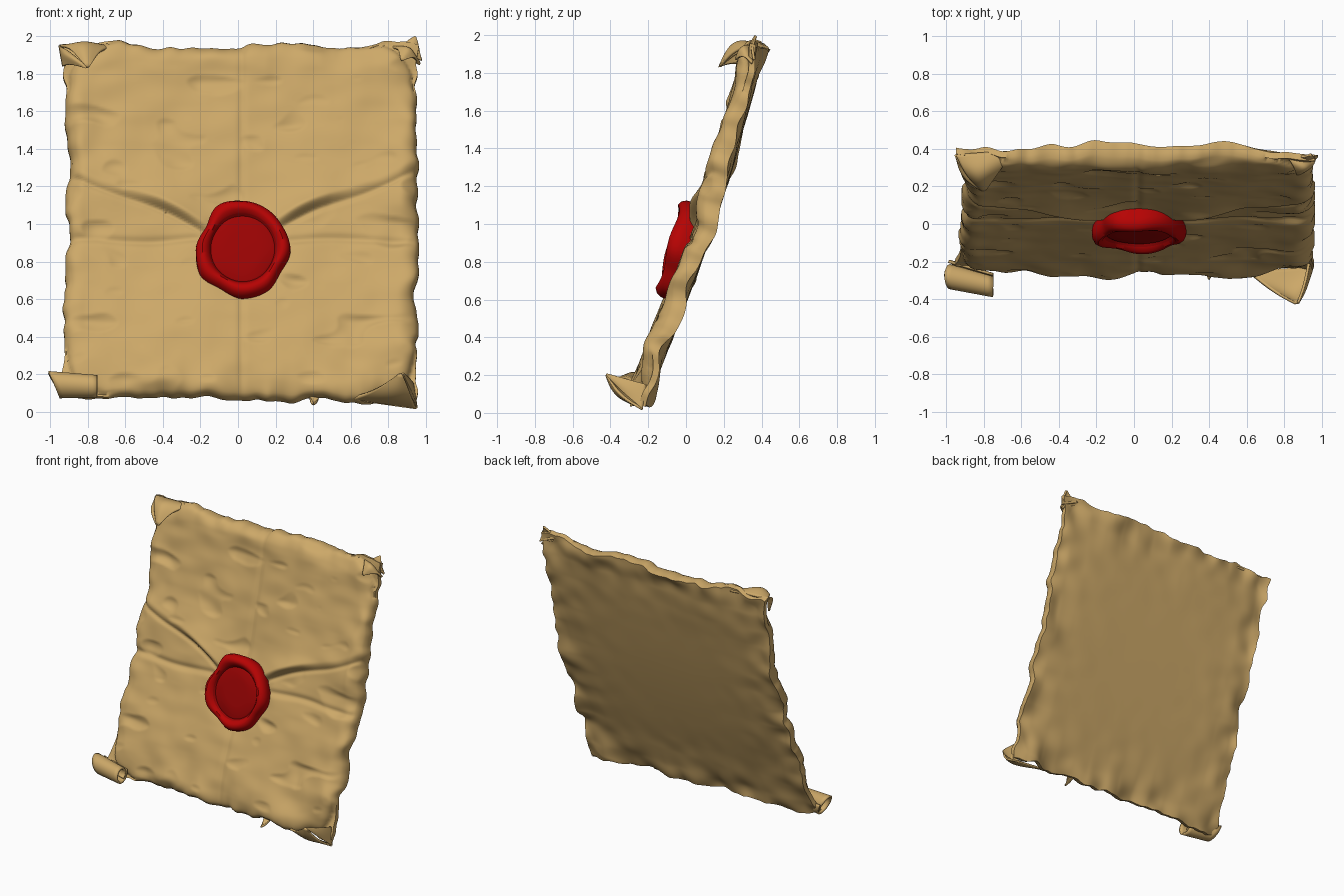
import bpy, bmesh, math
from mathutils import Vector, noise

cube = bpy.data.objects.get("Cube")
if cube:
    bpy.data.objects.remove(cube, do_unlink=True)


def material(name, rgb):
    m = bpy.data.materials.new(name)
    m.use_nodes = True
    m.diffuse_color = (*rgb, 1)
    bsdf = next(n for n in m.node_tree.nodes if n.type == "BSDF_PRINCIPLED")
    bsdf.inputs["Base Color"].default_value = (*rgb, 1)
    bsdf.inputs["Roughness"].default_value = 0.8
    return m


parchment = material("parchment tan", (0.61, 0.395, 0.14))
wax = material("wax red", (0.47, 0.001, 0.001))
dark_wax = material("dark wax red", (0.33, 0.001, 0.001))

# Leaning frame of the letter: u across, v up the sheet, n out of the front
LEAN = math.radians(18.6)
UP = Vector((0, math.sin(LEAN), math.cos(LEAN)))
OUT = Vector((0, -math.cos(LEAN), math.sin(LEAN)))


def place(u, v, n):
    return Vector((u, 0.08, 0.99)) + UP * v + OUT * n


def nz(x, y, seed):
    return noise.noise(Vector((x, y, seed + 0.37)))


def smooth(t):
    t = max(0, min(1, t))
    return t * t * (3 - 2 * t)


def finish(bm, name, mats, angle=50):
    bmesh.ops.recalc_face_normals(bm, faces=bm.faces)
    mesh = bpy.data.meshes.new(name)
    bm.to_mesh(mesh)
    bm.free()
    ob = bpy.data.objects.new(name, mesh)
    bpy.context.collection.objects.link(ob)
    for m in mats:
        mesh.materials.append(m)
    bpy.ops.object.select_all(action="DESELECT")
    ob.select_set(True)
    bpy.context.view_layer.objects.active = ob
    bpy.ops.object.shade_smooth_by_angle(angle=math.radians(angle))
    return ob


def outline(a, b):
    """Map the unit square onto the ragged sheet outline."""
    u = 0.025 + 0.925 * a
    if a < 0:
        u += a * b * b * (0.03 if b > 0 else 0.06)
    v = 0.02 + 0.987 * b
    if b < 0:
        v += 0.025 * a * b
    u += abs(a) ** 8 * (0.025 * nz(a, b * 5, 1) + 0.015 * nz(a, b * 13, 2))
    v += abs(b) ** 8 * (0.025 * nz(a * 5, b, 3) + 0.015 * nz(a * 13, b, 4))
    return u, v


def rim_wave(u, v, edge):
    wave = 0.045 * nz(u * 3, v * 3, 5) + 0.035 * nz(u * 7, v * 7, 9)
    return wave * math.exp(-edge / 0.16)


def bow(v):
    """The sheet sags backward halfway up."""
    return 0.04 - 0.055 * (1 - v * v)


def front_height(u, v):
    # Soft crumples and a scatter of dents
    n = 0.055 + 0.02 * nz(u * 2.5, v * 2.5, 6) + 0.008 * nz(u * 6, v * 9, 7)
    n -= 0.05 * max(0, nz(u * 5, v * 9, 8) - 0.3)
    # Crossed fold creases
    n -= 0.008 * math.exp(-((u - 0.02) / 0.02) ** 2)
    n -= 0.015 * math.exp(-((v + 0.09 + 0.01 * math.sin(u * 9)) / 0.022) ** 2)
    # Raised edge of the V-shaped flap, highest beside the seal
    d = v - (-0.15 + 0.49 * abs(u) + 0.025 * math.sin(abs(u) * 7 - 1))
    lift = 0.02 + 0.065 * math.exp(-((abs(u) - 0.36) / 0.18) ** 2)
    n += lift * smooth(d / 0.06) * math.exp(-max(0, d) / 0.15)
    n -= 0.01 * math.exp(-(d / 0.015) ** 2) * smooth(abs(u) / 0.2)
    # Paper pressed flat under the seal
    press = math.exp(-(((u - 0.025) ** 2 + (v + 0.165) ** 2) / 0.05) ** 3)
    return n + press * (0.045 - n)


# Letter sheet: puffed and creased front, plainer back, thin wavy rim
STEPS = 180
bm = bmesh.new()
for side in (1, -1):
    grid = bmesh.ops.create_grid(bm, x_segments=STEPS, y_segments=STEPS, size=1)
    for vert in grid["verts"]:
        a, b = vert.co.x, vert.co.y
        edge = max(0, 1 - (a ** 8 + b ** 8) ** 0.125)
        u, v = outline(a, b)
        base = rim_wave(u, v, edge) + bow(v)
        if side > 0:
            puff = math.sqrt(1 - (1 - min(1, edge / 0.1)) ** 2)
            n = base - 0.015 + (front_height(u, v) + 0.015) * puff
        else:
            n = base - 0.05
        vert.co = place(u, v, n)
border = [e for e in bm.edges if e.is_boundary]
bmesh.ops.bridge_loops(bm, edges=border)
finish(bm, "letter_sheet", [parchment], 60)


def patch(name, func, rows=14, cols=18, thick=0.014):
    """Thin curved sheet from a function of two unit parameters."""
    bm = bmesh.new()
    vs = [[bm.verts.new(func(i / cols, j / rows)) for i in range(cols + 1)]
          for j in range(rows + 1)]
    for j in range(rows):
        for i in range(cols):
            bm.faces.new((vs[j][i], vs[j][i + 1], vs[j + 1][i + 1], vs[j + 1][i]))
    ob = finish(bm, name, [parchment])
    mod = ob.modifiers.new("paper thickness", "SOLIDIFY")
    mod.thickness = thick
    mod.offset = 0


def leaf(name, a, b, tip, bulge):
    """Corner folded over from the line a-b to a tip, arched along bulge."""
    a, b, tip, bulge = map(Vector, (a, b, tip, bulge))

    def func(s, t):
        p = a.lerp(b, s).lerp(tip, t * 0.95)
        return p + bulge * math.sin(math.pi * t) * (0.5 + 0.5 * math.sin(math.pi * s))
    patch(name, func)


# Folded corners
leaf("top_right_corner_fold", (-0.95, 0.37, 1.95), (-0.64, 0.39, 1.94),
     (-0.80, 0.17, 1.83), (-0.02, -0.02, 0.065))
leaf("top_right_corner_edge", (-0.93, 0.33, 1.84), (-0.95, 0.37, 1.95),
     (-0.80, 0.17, 1.83), (-0.03, -0.01, 0.03))
leaf("top_left_corner_fold", (0.80, 0.37, 1.94), (0.97, 0.35, 1.85),
     (0.87, 0.26, 1.87), (0.03, -0.01, 0.05))
leaf("top_left_corner_point", (0.84, 0.37, 1.93), (0.98, 0.36, 1.87),
     (0.945, 0.37, 2.0), (0, -0.02, 0))
leaf("bottom_left_corner_fold", (0.60, -0.25, 0.07), (0.95, -0.23, 0.02),
     (0.87, -0.43, 0.21), (0.01, -0.03, -0.03))
leaf("bottom_left_corner_side", (0.95, -0.23, 0.02), (0.93, -0.21, 0.15),
     (0.87, -0.43, 0.21), (0.01, -0.01, 0))
leaf("torn_scrap", (0.38, -0.23, 0.08), (0.43, -0.23, 0.07),
     (0.40, -0.30, 0.04), (0, 0, -0.01))


# Rolled corner
def roll(s, t):
    ang = -0.3 + t * 7.6
    r = (0.078 - 0.015 * s) * (1 - 0.35 * t)
    x = -0.98 + 0.23 * s + 0.03 * math.sin(ang) * (1 - s)
    return Vector((x, -0.275 - 0.055 * s + r * math.cos(ang),
                   0.15 - 0.01 * s - r * math.sin(ang)))


patch("bottom_right_corner_roll", roll, rows=40, cols=8)

# Wax seal: lumpy rim around a pressed disc
PROFILE = [(0.35, 0.052), (0.64, 0.05), (0.68, 0.045), (0.72, 0.06), (0.78, 0.08),
           (0.86, 0.084), (0.94, 0.07), (0.99, 0.045), (1.0, 0.015), (0.95, -0.04)]
LOBES = [0.255, 0.245, 0.25, 0.25, 0.265, 0.23,
         0.25, 0.26, 0.235, 0.252, 0.25, 0.23]
SEGS = 96


def seal_point(r, h, turn):
    i = int(turn * 12)
    lobe = LOBES[i % 12] + (LOBES[(i + 1) % 12] - LOBES[i % 12]) * smooth(turn * 12 - i)
    ang = 2 * math.pi * turn
    blend = smooth((r - 0.6) / 0.35)
    rad = r * (0.25 + blend * (lobe - 0.25))
    h += 0.01 * blend * math.sin(4 * ang + 1)
    dv = rad * 1.06 * math.sin(ang)
    return place(0.025 + rad * math.cos(ang), -0.16 + dv, 0.045 + h + 0.06 * dv)


bm = bmesh.new()
rings = [[bm.verts.new(seal_point(r, h, k / SEGS)) for k in range(SEGS)]
         for r, h in PROFILE]
centre = bm.verts.new(seal_point(0, 0.053, 0))
for k in range(SEGS):
    m = (k + 1) % SEGS
    bm.faces.new((centre, rings[0][k], rings[0][m])).material_index = 1
    for j in range(len(rings) - 1):
        f = bm.faces.new((rings[j][k], rings[j + 1][k], rings[j + 1][m], rings[j][m]))
        f.material_index = 1 if j < 3 else 0
bm.faces.new(rings[-1])
finish(bm, "wax_seal", [wax, dark_wax])
